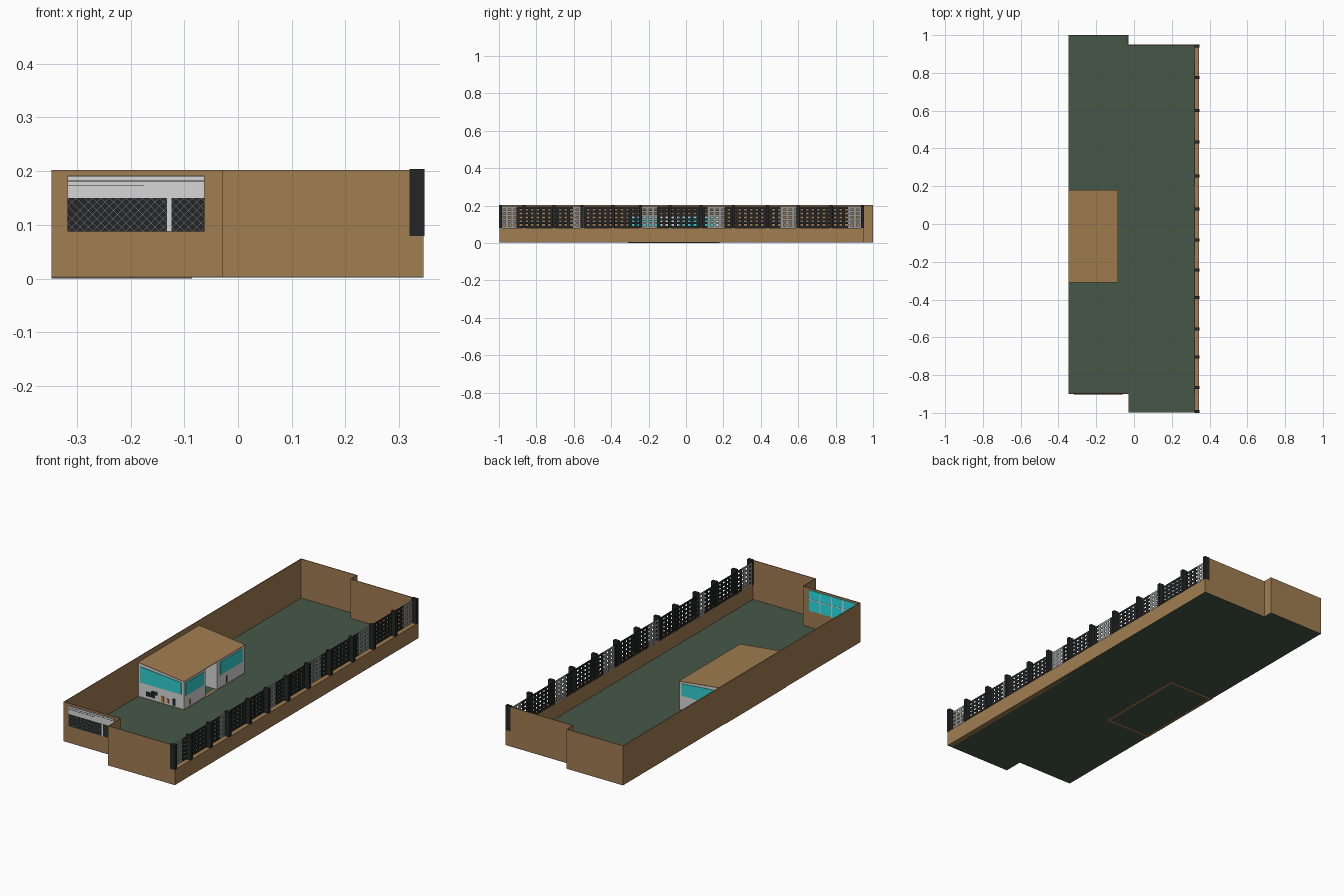
import bpy, bmesh, math
from mathutils import Matrix, Vector

if "Cube" in bpy.data.objects:
    bpy.data.objects.remove(bpy.data.objects["Cube"])


def srgb(r, g, b):
    f = lambda c: c / 12.92 if c <= 0.04045 else ((c + 0.055) / 1.055) ** 2.4
    return tuple(f(v / 255) for v in (r, g, b)) + (1.0,)


def material(name, *rgb):
    m = bpy.data.materials.new(name)
    m.diffuse_color = srgb(*rgb)
    m.use_nodes = True
    m.node_tree.nodes["Principled BSDF"].inputs["Base Color"].default_value = m.diffuse_color
    return m


BROWN = material("brown_wall", 161, 125, 81)
GREEN = material("dark_green_ground", 70, 87, 72)
BLACK = material("fence_black", 36, 37, 38)
MID = material("fence_grey", 145, 146, 147)
LIGHT = material("light_grey", 214, 214, 214)
TEAL = material("teal_glass", 52, 208, 208)
CYAN = material("cyan_glass", 40, 235, 240)
ORANGE = material("orange_paint", 200, 130, 50)


def boxes(name, items, mats):
    """items: (x0, x1, y0, y1, z0, z1[, material index])"""
    bm = bmesh.new()
    for it in items:
        x0, x1, y0, y1, z0, z1 = it[:6]
        mat = Matrix.LocRotScale(Vector(((x0 + x1) / 2, (y0 + y1) / 2, (z0 + z1) / 2)),
                                 None, Vector((x1 - x0, y1 - y0, z1 - z0)))
        geo = bmesh.ops.create_cube(bm, size=1, matrix=mat)
        for f in {f for v in geo["verts"] for f in v.link_faces}:
            f.material_index = it[6] if len(it) > 6 else 0
    return finish(name, bm, mats)


def finish(name, bm, mats):
    bmesh.ops.recalc_face_normals(bm, faces=bm.faces)
    me = bpy.data.meshes.new(name)
    bm.to_mesh(me)
    bm.free()
    for m in mats:
        me.materials.append(m)
    ob = bpy.data.objects.new(name, me)
    bpy.context.collection.objects.link(ob)
    return ob


def prism(name, pts, offset, mats):
    """Extrude a flat polygon along an offset."""
    bm = bmesh.new()
    face = bm.faces.new([bm.verts.new(p) for p in pts])
    ext = bmesh.ops.extrude_face_region(bm, geom=[face])
    bmesh.ops.translate(bm, vec=offset,
                        verts=[v for v in ext["geom"] if isinstance(v, bmesh.types.BMVert)])
    return finish(name, bm, mats)


L, M, R, H, T = -0.347, -0.03, 0.345, 0.202, 0.004
F = -0.998  # front of the right half

# stepped ground
outline = [(L, -0.9), (M, -0.9), (M, F), (R, F), (R, 0.95), (M, 0.95), (M, 1), (L, 1)]
prism("ground", [(x, y, 0.002) for x, y in outline], (0, 0, 0.002), [GREEN])

# tall walls on three sides, low wall under the fence
boxes("tall_walls", [
    (L, L + T, -0.9, 1, 0.002, H),
    (L, M, -0.9, -0.9 + T, 0.002, H), (M, M + T, F, -0.9, 0.002, H),
    (M, R, F, F + T, 0.002, H),
    (L, M, 1 - T, 1, 0.002, H), (M - T, M, 0.95, 1, 0.002, H),
    (M, R, 0.95 - T, 0.95, 0.002, H)], [BROWN])
boxes("low_wall", [(0.32, R, F, 0.95, 0.002, 0.08)], [BROWN])

# fence posts
ys = [0.943, 0.775, 0.6, 0.435, 0.255, 0.08, -0.085, -0.244, -0.39, -0.557, -0.705, -0.865, -0.992]
boxes("fence_posts", [(0.319, 0.347, y - 0.008, y + 0.008, 0.079, 0.204) for y in ys], [BLACK])


# lattice with a repeating grey band
def tone(y):
    return 1 if abs((y + 0.95 + 0.186) % 0.372 - 0.186) < 0.042 else 0


bars, step = [], 0.03
for i in range(65):
    y = -0.995 + i * step
    y1 = min(y + step, 0.95)
    bars.append((0.320, 0.323, y, y + 0.016, 0.08, 0.193, tone(y + 0.01)))
    for k in range(6):
        z = 0.08 + k * 0.0206
        bars.append((0.3202, 0.3228, y, y1, z, z + 0.011, tone(y + 0.01)))
boxes("fence_lattice", bars, [BLACK, MID])

# front hatch: pale top with lines, dark mesh below, pale post
x0, x1, za, zb, zc = -0.317, -0.062, 0.088, 0.15, 0.192
yf = -0.9
hatch = [(x0, x1, yf - 0.004, yf, za, zb, 0), (x0, x1, yf - 0.004, yf, zb, zc, 1),
         (-0.132, -0.124, yf - 0.005, yf, za, zb, 1)]
hatch += [(x0, b, yf - 0.0045, yf, z, z + 0.0015, 0)
          for z, b in ((0.1895, x1), (0.181, x1), (0.173, -0.175))]
boxes("front_hatch", hatch, [BLACK, LIGHT])

# diagonal wires over the dark mesh
bm = bmesh.new()
h, c = zb - za, x0 - 0.062
while c < x1:
    a, b = max(x0, c), min(x1, c + h)
    for flip in (False, True):
        zs = [za + a - c, za + b - c]
        if flip:
            zs = [za + zb - z for z in zs]
        w = 0.0004
        bm.faces.new([bm.verts.new((x, yf - 0.0043, z)) for x, z in
                      ((a, zs[0] - w), (b, zs[1] - w), (b, zs[1] + w), (a, zs[0] + w))])
    c += 0.0155
finish("hatch_wires", bm, [MID])

# glazing on the inner side of the hatch
yi = yf + T
panes = [(x0, x1, yi, yi + 0.002, za, zc, 0)]
for i in range(1, 4):
    x = x0 + i * (x1 - x0) / 4
    panes.append((x - 0.003, x + 0.003, yi, yi + 0.003, za, zc, 1))
panes.append((x0, x1, yi, yi + 0.003, 0.143, 0.148, 1))
boxes("hatch_glazing", panes, [CYAN, LIGHT])

# building: two rooms and a recessed middle under one sloped roof
BX0, BX1, BY0, BY1 = L + T, -0.089, -0.307, 0.178


def roof_z(x):
    return 0.175 - 0.030 * (x - BX0) / (BX1 - BX0)


def room(name, xe, ya, yb):
    pts = [(BX0, ya, 0.003), (xe, ya, 0.003), (xe, ya, roof_z(xe)), (BX0, ya, roof_z(BX0))]
    return prism(name, pts, (0, yb - ya, 0), [LIGHT])


room("front_room", BX1, BY0, -0.135)
room("recess_wall", -0.2, -0.135, -0.04)
room("back_room", BX1, -0.04, BY1)
e = 0.003
prism("sloped_roof", [(L, BY0 - e, 0.1755), (BX1 + e, BY0 - e, 0.1455),
                      (BX1 + e, BY0 - e, 0.148), (L, BY0 - e, 0.178)],
      (0, BY1 - BY0 + 2 * e, 0), [BROWN])

# footing frame seen from below
w = 0.014
boxes("footing_frame", [(L, -0.086, -0.31, -0.31 + w, 0, 0.005), (L, -0.086, 0.18 - w, 0.18, 0, 0.005),
                        (L, L + w, -0.31 + w, 0.18 - w, 0, 0.005),
                        (-0.086 - w, -0.086, -0.31 + w, 0.18 - w, 0, 0.005)], [BROWN])

# windows on the end walls follow the roof slope
for name, y, d in (("front_window", BY0, -0.003), ("back_window", BY1, 0.003)):
    a, b = BX0 + 0.012, BX1 - 0.012
    prism(name, [(a, y, 0.078), (b, y, 0.078), (b, y, roof_z(b) - 0.008), (a, y, roof_z(a) - 0.016)],
          (0, d, 0), [TEAL])
boxes("side_windows", [(BX1, BX1 + 0.003, -0.293, -0.15, 0.07, 0.135),
                       (BX1, BX1 + 0.003, -0.015, 0.16, 0.07, 0.135)], [TEAL])

# painted marks below the windows
yp = BY0 - 0.002
boxes("wall_paint", [
    (-0.30, -0.25, yp, BY0, 0.018, 0.04, 0), (-0.27, -0.235, yp, BY0, 0.035, 0.052, 0),
    (-0.215, -0.20, yp, BY0, 0.012, 0.04, 1), (-0.185, -0.172, yp, BY0, 0.015, 0.035, 1),
    (-0.15, -0.135, yp, BY0, 0.01, 0.045, 0),
    (BX1, BX1 + 0.002, -0.26, -0.25, 0.012, 0.04, 1),
    (BX1, BX1 + 0.002, 0.03, 0.04, 0.012, 0.045, 0)], [BLACK, ORANGE])
